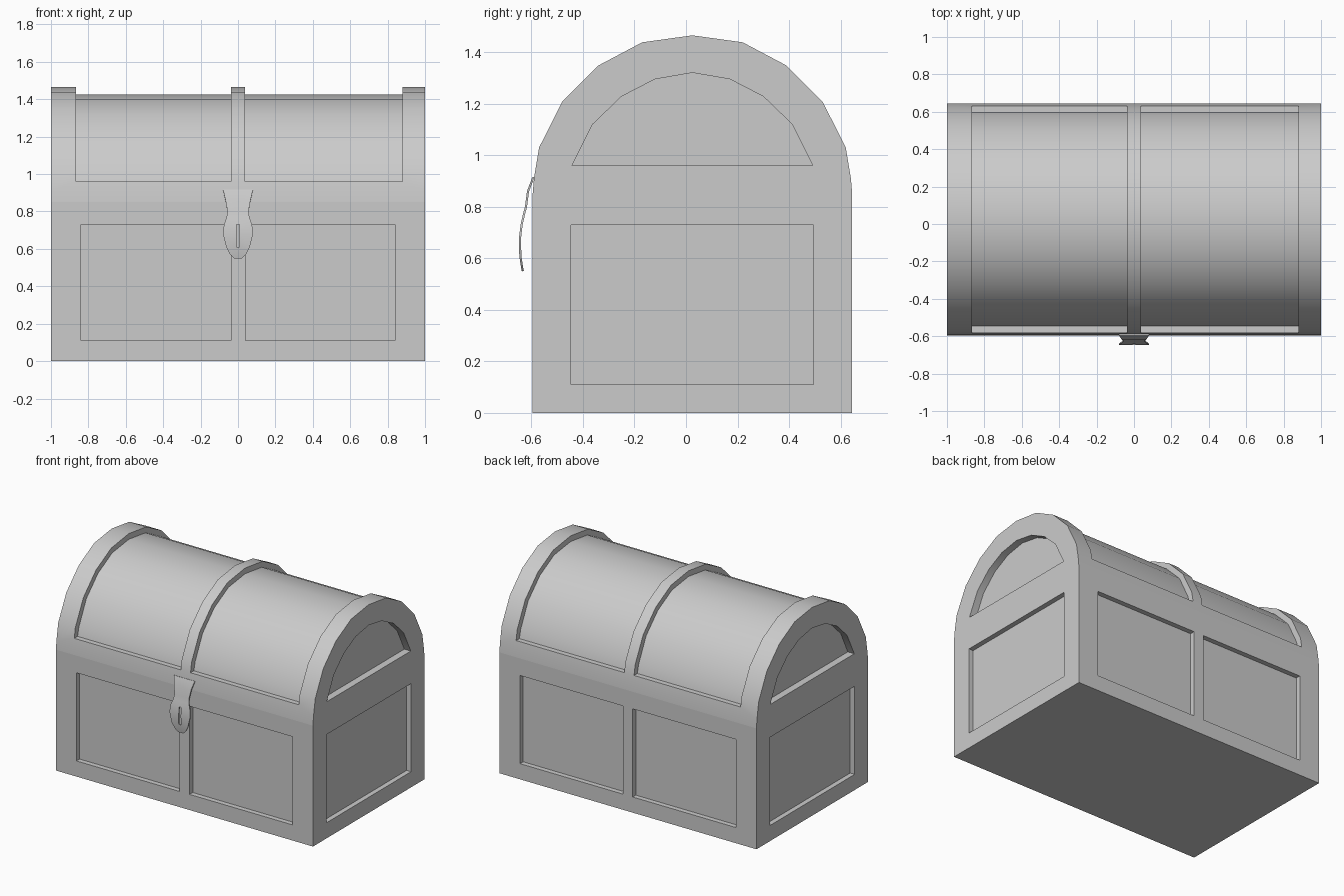
import bpy, bmesh, math

if "Cube" in bpy.data.objects:
    bpy.data.objects.remove(bpy.data.objects["Cube"])

MID = 0.025  # the chest box is centred slightly behind the origin

mat = bpy.data.materials.new("plain grey")
mat.diffuse_color = (0.6, 0.6, 0.6, 1)
mat.use_nodes = True
mat.node_tree.nodes["Principled BSDF"].inputs["Base Color"].default_value = mat.diffuse_color


def add_object(name, bm):
    bmesh.ops.recalc_face_normals(bm, faces=bm.faces)
    mesh = bpy.data.meshes.new(name)
    bm.to_mesh(mesh)
    bm.free()
    mesh.materials.append(mat)
    ob = bpy.data.objects.new(name, mesh)
    bpy.context.collection.objects.link(ob)
    return ob


def prism(name, profile, x0, x1):
    """Extrude a (y, z) profile along x."""
    bm = bmesh.new()
    a = [bm.verts.new((x0, y, z)) for y, z in profile]
    b = [bm.verts.new((x1, y, z)) for y, z in profile]
    n = len(profile)
    bm.faces.new(a)
    bm.faces.new(b)
    for i in range(n):
        j = (i + 1) % n
        bm.faces.new((a[i], a[j], b[j], b[i]))
    return add_object(name, bm)


def rect(y0, y1, z0, z1):
    return [(y0, z0), (y1, z0), (y1, z1), (y0, z1)]


def arch(half):
    """Mirror half an arch about the middle; its last point is the crown."""
    return half + [(2 * MID - y, z) for y, z in reversed(half[:-1])]


def activate(ob):
    bpy.ops.object.select_all(action='DESELECT')
    ob.select_set(True)
    bpy.context.view_layer.objects.active = ob


def cut(target, cutter):
    cutter.hide_render = True
    mod = target.modifiers.new("cut", 'BOOLEAN')
    mod.operation = 'DIFFERENCE'
    mod.solver = 'EXACT'
    mod.object = cutter
    activate(target)
    bpy.ops.object.modifier_apply(modifier=mod.name)
    bpy.data.objects.remove(cutter)


def smooth(ob):
    activate(ob)
    bpy.ops.object.shade_smooth_by_angle(angle=math.radians(32))


# Chest body with recessed panels on all four sides
DEPTH = 0.035
FRONT, BACK, SEAM = -0.595, 0.645, 0.85
body = prism("chest_body", rect(FRONT, BACK, 0, SEAM), -1, 1)
for x0, x1 in ((-0.84, -0.037), (0.04, 0.84)):
    cut(body, prism("cutter", rect(FRONT - 0.2, FRONT + DEPTH, 0.11, 0.73), x0, x1))
    cut(body, prism("cutter", rect(BACK - DEPTH, BACK + 0.2, 0.11, 0.73), x0, x1))
for x0, x1 in ((-1.2, -1 + DEPTH), (1 - DEPTH, 1.2)):
    cut(body, prism("cutter", rect(-0.447, 0.495, 0.11, 0.73), x0, x1))

# Arched lid, recessed between three raised bands
outer = arch([(FRONT, SEAM), (-0.59, 0.91), (-0.57, 1.03), (-0.48, 1.208),
              (-0.34, 1.348), (-0.17, 1.438), (MID, 1.465)])
inner = arch([(-0.545, 0.96), (-0.53, 1.02), (-0.447, 1.188), (-0.317, 1.317),
              (-0.16, 1.4), (MID, 1.425)])
end_panel = arch([(-0.442, 0.96), (-0.362, 1.12), (-0.25, 1.228),
                  (-0.12, 1.295), (MID, 1.32)])
lid = prism("lid", outer, -1, 1)
around = inner + [(0.85, 0.96), (0.85, 1.7), (-0.8, 1.7), (-0.8, 0.96)]
for x0, x1 in ((-0.867, -0.038), (0.038, 0.88)):
    cut(lid, prism("cutter", around, x0, x1))
for x0, x1 in ((-1.2, -0.95), (0.95, 1.2)):
    cut(lid, prism("cutter", end_panel, x0, x1))
smooth(lid)

# Curved latch plate with a keyhole slot: height, depth, half width per row
rows = [(0.915, -0.592, 0.08), (0.86, -0.613, 0.067), (0.80, -0.621, 0.056),
        (0.765, -0.63, 0.062), (0.73, -0.638, 0.075), (0.68, -0.644, 0.08),
        (0.61, -0.643, 0.063), (0.57, -0.637, 0.042), (0.55, -0.633, 0.02)]
bm = bmesh.new()
grid = [[bm.verts.new((x, y, z)) for x in (-w, -0.008, 0.008, w)] for z, y, w in rows]
for r in range(len(rows) - 1):
    for c in range(3):
        slot = c == 1 and rows[r][0] <= 0.73 and rows[r + 1][0] >= 0.61
        if not slot:
            bm.faces.new((grid[r][c], grid[r + 1][c], grid[r + 1][c + 1], grid[r][c + 1]))
latch = add_object("latch", bm)
solid = latch.modifiers.new("thickness", 'SOLIDIFY')
solid.thickness = 0.008
solid.offset = 0
activate(latch)
bpy.ops.object.modifier_apply(modifier=solid.name)
smooth(latch)
